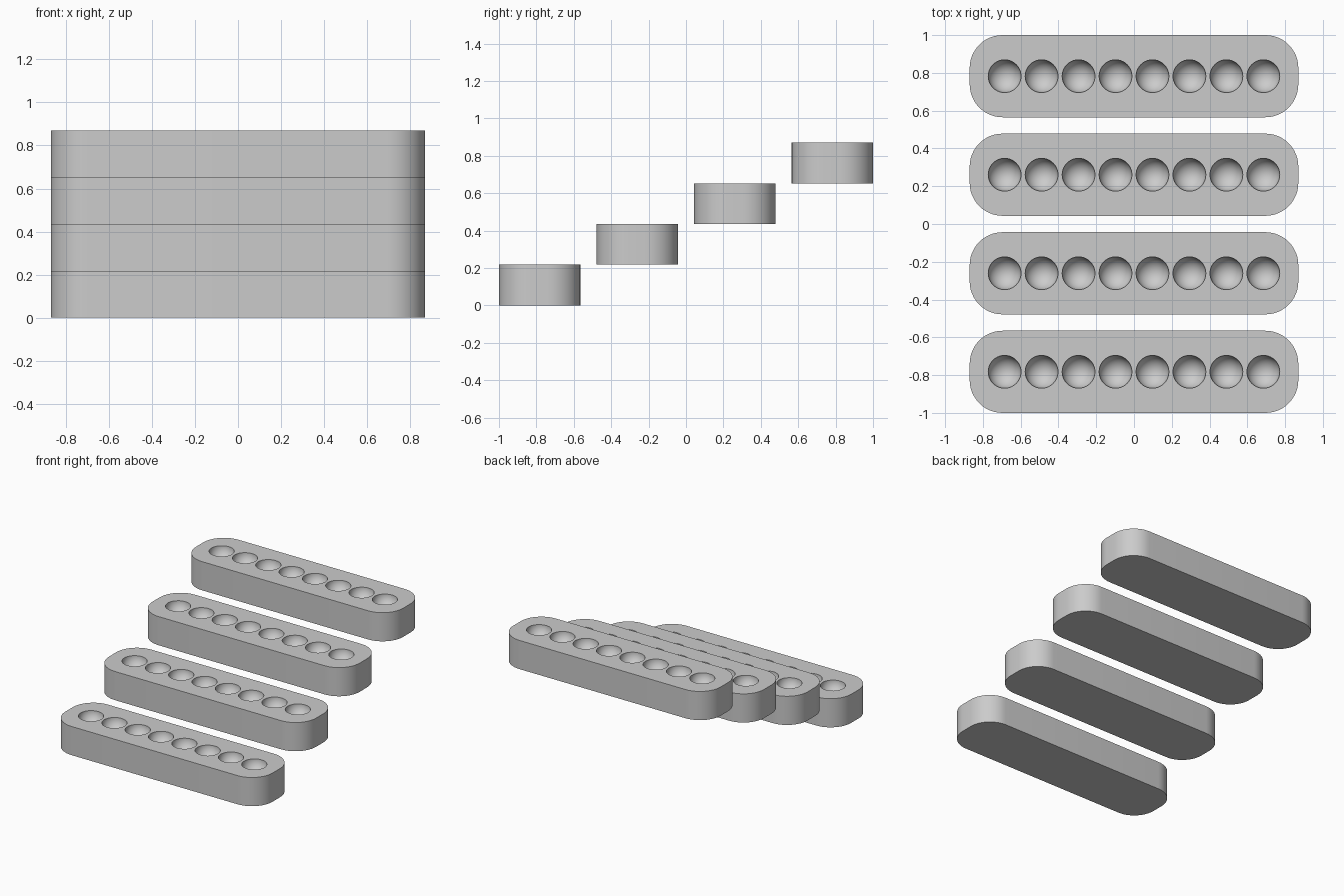
import bpy, bmesh
from math import sin, cos, pi, radians
from mathutils import Matrix

if "Cube" in bpy.data.objects:
    bpy.data.objects.remove(bpy.data.objects["Cube"])

LENGTH, WIDTH, HEIGHT, CORNER = 1.74, 0.435, 0.2175, 0.174
CUP_RADIUS, CUP_PITCH, CUPS = 0.087, 0.1957, 8
ROW_PITCH, ROWS = 0.5217, 4


def to_object(bm, name):
    mesh = bpy.data.meshes.new(name)
    bm.to_mesh(mesh)
    bm.free()
    obj = bpy.data.objects.new(name, mesh)
    bpy.context.collection.objects.link(obj)
    return obj


def rounded_bar(name):
    bm = bmesh.new()
    verts = []
    steps = 12
    for i, (sx, sy) in enumerate([(1, 1), (-1, 1), (-1, -1), (1, -1)]):
        for s in range(steps + 1):
            a = (i + s / steps) * pi / 2
            verts.append(bm.verts.new((sx * (LENGTH / 2 - CORNER) + CORNER * cos(a),
                                       sy * (WIDTH / 2 - CORNER) + CORNER * sin(a), 0)))
    face = bm.faces.new(verts)
    ext = bmesh.ops.extrude_face_region(bm, geom=[face], use_keep_orig=True)
    top = [g for g in ext["geom"] if isinstance(g, bmesh.types.BMVert)]
    bmesh.ops.translate(bm, verts=top, vec=(0, 0, HEIGHT))
    bmesh.ops.recalc_face_normals(bm, faces=bm.faces)
    return to_object(bm, name)


# row of balls that carve the round cups
bm = bmesh.new()
for i in range(CUPS):
    x = (i - (CUPS - 1) / 2) * CUP_PITCH
    bmesh.ops.create_uvsphere(bm, u_segments=40, v_segments=25, radius=CUP_RADIUS,
                              matrix=Matrix.Translation((x, 0, HEIGHT)))
cutter = to_object(bm, "cup_cutter")
cutter.hide_render = True

# one tray with eight cups
tray = rounded_bar("tray_1")
mod = tray.modifiers.new("cups", 'BOOLEAN')
mod.operation = 'DIFFERENCE'
mod.solver = 'EXACT'
mod.object = cutter
bpy.ops.object.select_all(action='DESELECT')
tray.select_set(True)
bpy.context.view_layer.objects.active = tray
bpy.ops.object.modifier_apply(modifier=mod.name)
bpy.data.objects.remove(cutter)
bpy.ops.object.shade_smooth_by_angle(angle=radians(30))

# four trays rising like stairs toward the back
for r in range(ROWS):
    obj = tray
    if r:
        obj = tray.copy()
        obj.name = f"tray_{r + 1}"
        bpy.context.collection.objects.link(obj)
    obj.location = (0, (r - (ROWS - 1) / 2) * ROW_PITCH, r * HEIGHT)
